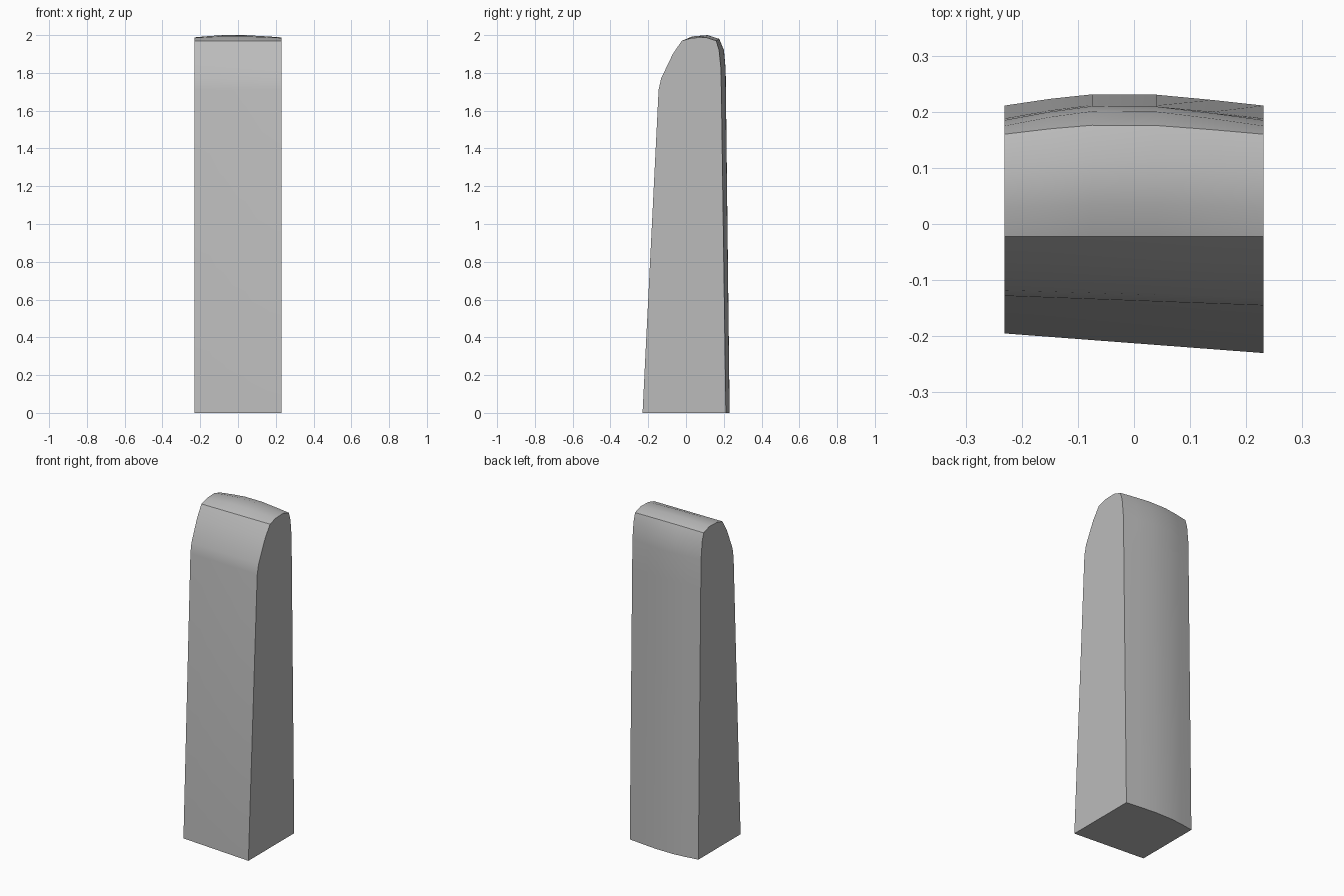
import bpy
import math

if "Cube" in bpy.data.objects:
    bpy.data.objects.remove(bpy.data.objects["Cube"], do_unlink=True)

# Plain grey material
grey = bpy.data.materials.new("plain_grey")
grey.use_nodes = True
colour = (0.5, 0.5, 0.5, 1)
grey.diffuse_color = colour
grey.node_tree.nodes["Principled BSDF"].inputs["Base Color"].default_value = colour

# Side profile: y, z, front skew, backward bulge, upward bulge
profile = [
    (-0.23, 0, 0.035, 0, 0),
    (-0.145, 1.71, 0.017, 0, 0),
    (-0.132, 1.77, 0.014, 0, 0),
    (-0.07, 1.90, 0.006, 0, 0),
    (-0.022, 1.97, 0, 0, 0),
    (0.03, 1.985, 0, 0.004, 0.008),
    (0.105, 1.988, 0, 0.008, 0.012),
    (0.16, 1.97, 0, 0.016, 0.01),
    (0.175, 1.92, 0, 0.026, 0),
    (0.185, 1.82, 0, 0.025, 0),
    (0.188, 1.65, 0, 0.024, 0),
    (0.211, 0, 0, 0.02, 0),
]
# Stations across the width: x, bulge amount
stations = [(-0.231, 0), (-0.15, 0.6), (-0.075, 1), (0.04, 0.97), (0.14, 0.5), (0.231, 0)]

# Lofted slab with skewed front and bowed back
verts = []
for x, bulge in stations:
    skew = (0.231 - x) / 0.462
    for y, z, front, back, up in profile:
        verts.append((x, y + front * skew + back * bulge, z + up * bulge))

n = len(profile)
last = (len(stations) - 1) * n
faces = [list(range(n))[::-1], [last + i for i in range(n)]]
for s in range(len(stations) - 1):
    for i in range(n):
        j = (i + 1) % n
        a, b = s * n, (s + 1) * n
        faces.append([a + i, a + j, b + j, b + i])

mesh = bpy.data.meshes.new("tapered_slab")
mesh.from_pydata(verts, [], faces)
mesh.materials.append(grey)
slab = bpy.data.objects.new("tapered_slab", mesh)
bpy.context.collection.objects.link(slab)

# Consistent outward normals and smooth shading with sharp borders
bpy.ops.object.select_all(action='DESELECT')
bpy.context.view_layer.objects.active = slab
slab.select_set(True)
bpy.ops.object.mode_set(mode='EDIT')
bpy.ops.mesh.select_all(action='SELECT')
bpy.ops.mesh.normals_make_consistent(inside=False)
bpy.ops.object.mode_set(mode='OBJECT')
bpy.ops.object.shade_smooth_by_angle(angle=math.radians(35))
